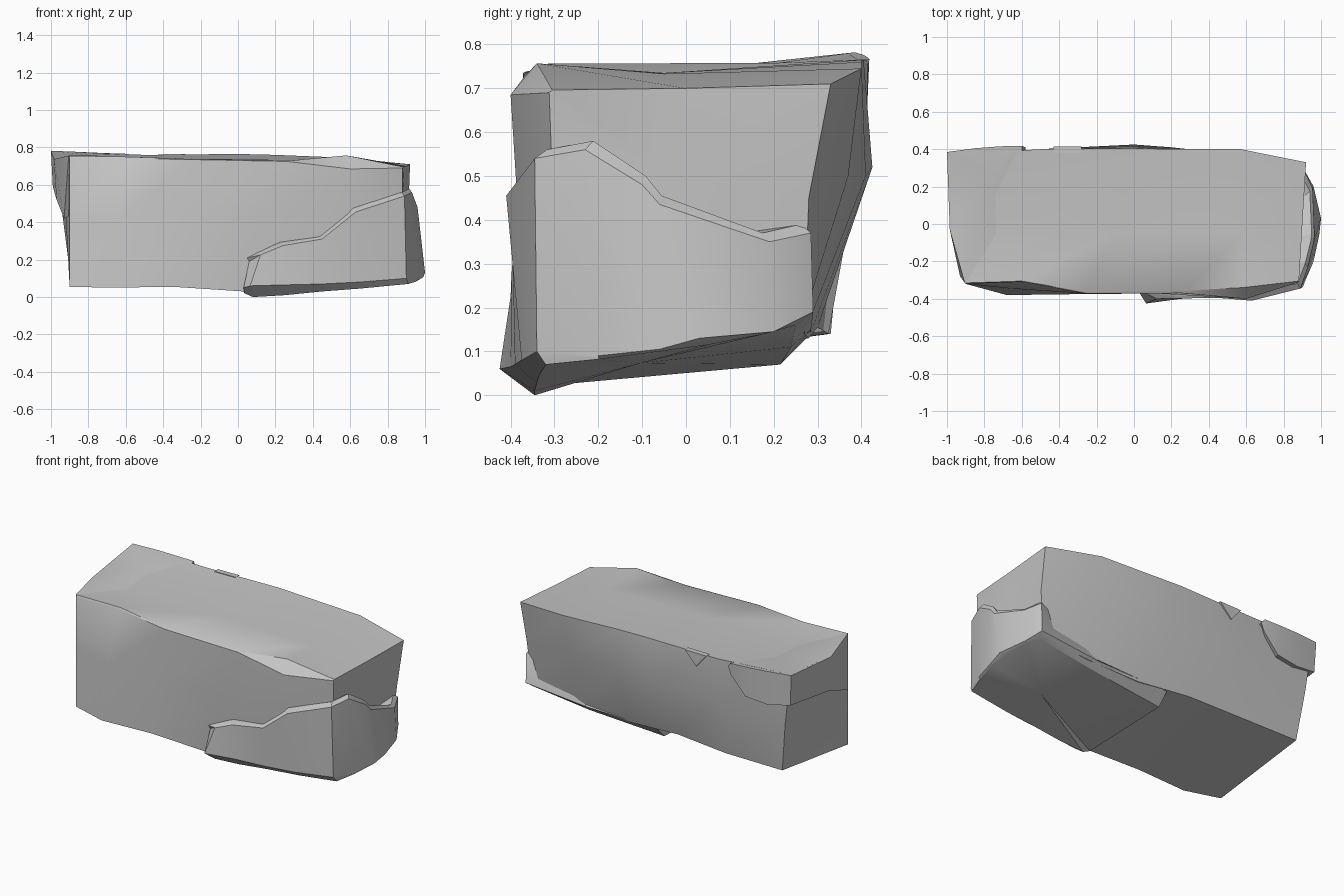
import bpy, bmesh, math

stone = bpy.data.materials.new("grey stone")
stone.diffuse_color = (0.56, 0.56, 0.56, 1)


def loft(name, rings):
    """Skin a list of equal-length closed rings and cap both ends with a fan."""
    bm = bmesh.new()
    loops = [[bm.verts.new(p) for p in ring] for ring in rings]
    n = len(loops[0])
    for a, b in zip(loops, loops[1:]):
        for i in range(n):
            j = (i + 1) % n
            bm.faces.new((a[i], a[j], b[j], b[i]))
    for loop in (loops[0], loops[-1]):
        centre = bm.verts.new([sum(v.co[k] for v in loop) / n for k in range(3)])
        for i in range(n):
            bm.faces.new((loop[i], loop[(i + 1) % n], centre))
    bmesh.ops.recalc_face_normals(bm, faces=bm.faces)
    mesh = bpy.data.meshes.new(name)
    bm.to_mesh(mesh)
    bm.free()
    mesh.materials.append(stone)
    obj = bpy.data.objects.new(name, mesh)
    bpy.context.collection.objects.link(obj)
    bpy.ops.object.select_all(action='DESELECT')
    obj.select_set(True)
    bpy.context.view_layer.objects.active = obj
    bpy.ops.object.shade_smooth_by_angle(angle=math.radians(30))
    return obj


# Main block: long edges running left to right, in order around the section
edges = [
    # front bottom
    [(-.9, -.32, .055), (-.68, -.38, .05), (-.35, -.37, .055), (.03, -.35, .03), (.5, -.33, .06), (.88, -.31, .1)],
    # front middle
    [(-.9, -.32, .41), (-.66, -.345, .4), (-.3, -.375, .4), (.1, -.37, .4), (.58, -.385, .45), (.88, -.305, .5)],
    # front top, with the worn chamfer on the right
    [(-.9, -.32, .74), (-.6, -.31, .74), (-.25, -.372, .735), (.26, -.37, .725), (.6, -.40, .685), (.88, -.312, .69)],
    [(-.9, -.315, .755), (-.6, -.305, .75), (-.25, -.365, .738), (.28, -.355, .73), (.58, -.34, .757), (.882, -.305, .696)],
    # slightly sunken middle of the top
    [(-.98, -.05, .735), (-.5, -.05, .735), (-.1, -.05, .735), (.25, -.05, .735), (.58, -.05, .733), (.9, 0, .7)],
    # back top
    [(-.985, .37, .78), (-.5, .4, .76), (0, .405, .765), (.2, .4, .76), (.57, .4, .745), (.92, .33, .71)],
    # back middle
    [(-.94, .36, .45), (-.5, .39, .5), (0, .425, .52), (.2, .41, .5), (.57, .37, .5), (.91, .28, .45)],
    # back bottom
    [(-.9, .33, .14), (-.5, .325, .14), (-.15, .3, .155), (.2, .28, .13), (.57, .27, .14), (.88, .27, .18)],
]
loft("main_block", list(zip(*edges)))

# Raised lower right part: crack line, lower edge, underside edge
slab = [
    [(.12, -.4, .225), (.24, -.398, .275), (.45, -.395, .31), (.63, -.41, .455), (.89, -.345, .54),
     (.93, -.23, .56), (.96, -.1, .48), (.965, -.06, .435), (.955, .19, .35), (.91, .285, .37),
     (.5, .2, .3), (.1, .1, .15), (.06, -.36, .19)],
    [(.065, -.425, .06), (.25, -.4, .065), (.45, -.39, .07), (.65, -.375, .08), (.9, -.34, .1),
     (.96, -.2, .09), (.99, -.06, .105), (1, .03, .13), (.96, .2, .145), (.91, .29, .19),
     (.5, .285, .15), (0, .285, .14), (.03, -.37, .05)],
    [(.08, -.345, 0), (.25, -.345, .01), (.45, -.34, .03), (.65, -.335, .045), (.91, -.32, .07),
     (.95, -.2, .082), (.98, -.06, .1), (.97, .05, .115), (.94, .18, .14), (.89, .25, .16),
     (.5, .24, .11), (0, .215, .07), (.035, -.34, .02)],
]
# sloping ledge where the crack meets the block
ledge = [(.05 if i == 0 else x - .015, y * .92, z + .02) for i, (x, y, z) in enumerate(slab[0])]
ledge[0] = (.05, -.365, .21)
loft("lower_right_slab", [ledge] + slab)

# Raised upper left back corner: top edge, crack line
loft("upper_left_slab", [
    [(-.6, .418, .766), (-.63, .418, .767), (-.72, .415, .77), (-.85, .405, .776), (-1, .385, .782),
     (-.985, -.03, .737), (-.905, -.315, .756), (-.6, 0, .71)],
    [(-.58, .41, .74), (-.6, .412, .69), (-.7, .41, .58), (-.85, .4, .565), (-.99, .38, .59),
     (-.97, -.03, .52), (-.93, -.28, .42), (-.6, 0, .6)],
])

# Small raised flake on the back top edge
flake = [(-.28, .4, .765), (-.43, .4, .763), (-.36, .4, .68)]
loft("back_flake", [[(x, y - .02, z) for x, y, z in flake],
                    [(x, y + .014, z) for x, y, z in flake]])
